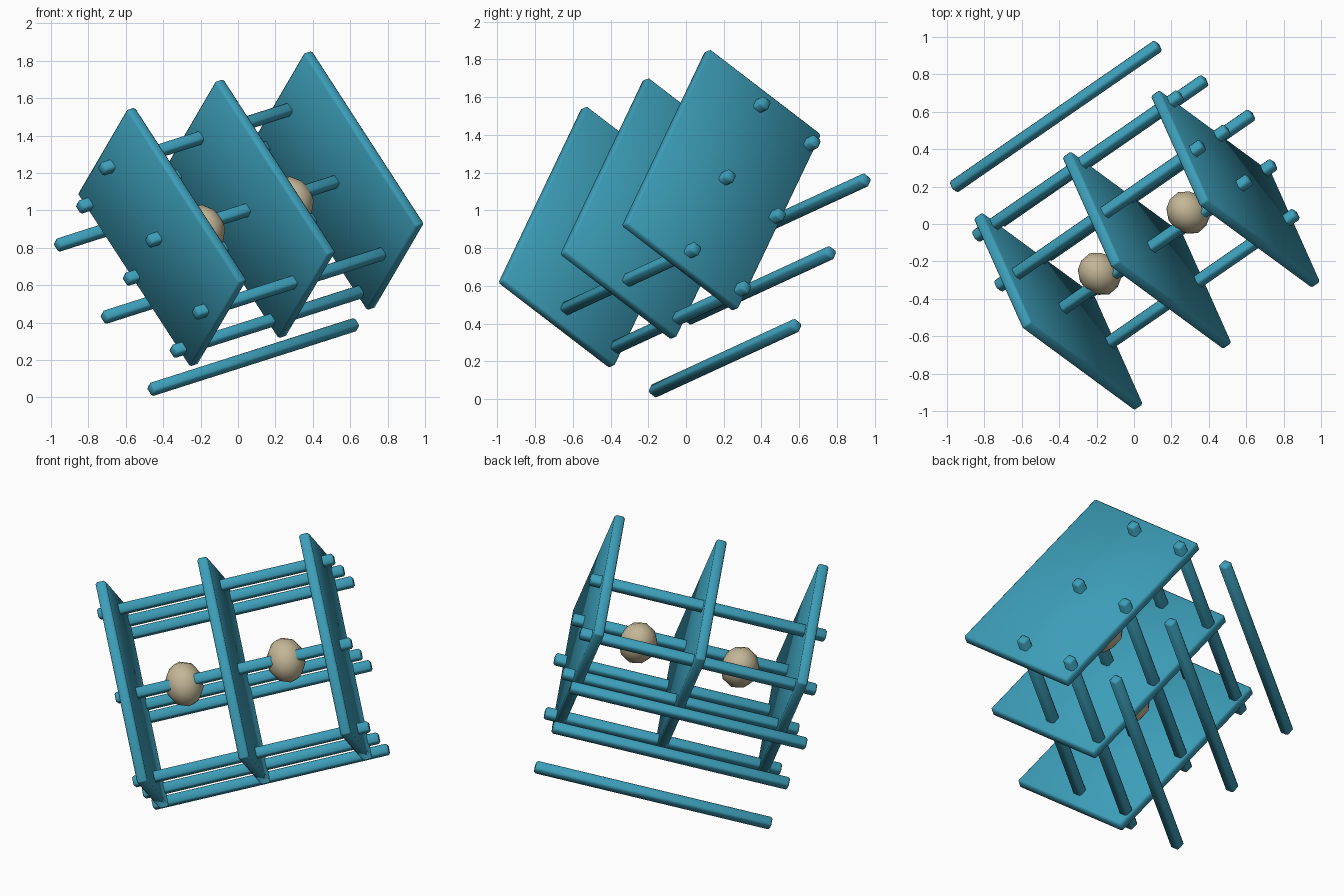
import bpy, bmesh
from mathutils import Matrix, Vector

old = bpy.data.objects.get("Cube")
if old:
    bpy.data.objects.remove(old, do_unlink=True)


def make_material(name, rgb):
    m = bpy.data.materials.new(name)
    m.use_nodes = True
    m.diffuse_color = (*rgb, 1)
    m.node_tree.nodes["Principled BSDF"].inputs["Base Color"].default_value = (*rgb, 1)
    return m


teal = make_material("teal", (0.045, 0.34, 0.48))
beige = make_material("beige", (0.55, 0.47, 0.31))

# Tilted frame: local x runs along the rods, y and z span the plates
along = Vector((0.797, 0.551, 0.254)).normalized()
down = Vector((0.506, -0.371, -0.779))
down = (down - along * down.dot(along)).normalized()
side = along.cross(down)
frame = Matrix((along, down, side)).transposed().to_4x4()
frame.translation = (0.069, -0.14, 1.009)


def add_part(name, bm, at, size, mat):
    bmesh.ops.scale(bm, vec=size, verts=bm.verts)
    for f in bm.faces:
        f.smooth = True
    me = bpy.data.meshes.new(name)
    bm.to_mesh(me)
    bm.free()
    me.materials.append(mat)
    ob = bpy.data.objects.new(name, me)
    bpy.context.collection.objects.link(ob)
    ob.matrix_world = frame @ Matrix.Translation(at)
    return ob


def add_box(name, at, size):
    bm = bmesh.new()
    bmesh.ops.create_cube(bm, size=1)
    ob = add_part(name, bm, at, size, teal)
    bevel = ob.modifiers.new("edge_bevel", "BEVEL")
    bevel.width = 0.01
    bevel.segments = 1


def add_bead(name, at, radii):
    bm = bmesh.new()
    bmesh.ops.create_icosphere(bm, subdivisions=2, radius=1)
    add_part(name, bm, at, radii, beige)


# Three parallel plates
for i, x in enumerate((-0.595, 0, 0.595)):
    add_box(f"plate_{i + 1}", (x, 0, 0), (0.06, 1.19, 0.79))

# Three by three rods; the last column floats clear of the plates
for r in range(3):
    for c in range(3):
        add_box(f"rod_{r + 1}_{c + 1}", (0, (r - 1) * 0.495, c * 0.355), (1.38, 0.06, 0.06))

# Beads on the middle rod, one in each bay
for i, x in enumerate((-0.2975, 0.2975)):
    add_bead(f"bead_{i + 1}", (x, 0, 0.05), (0.11, 0.132, 0.118))
